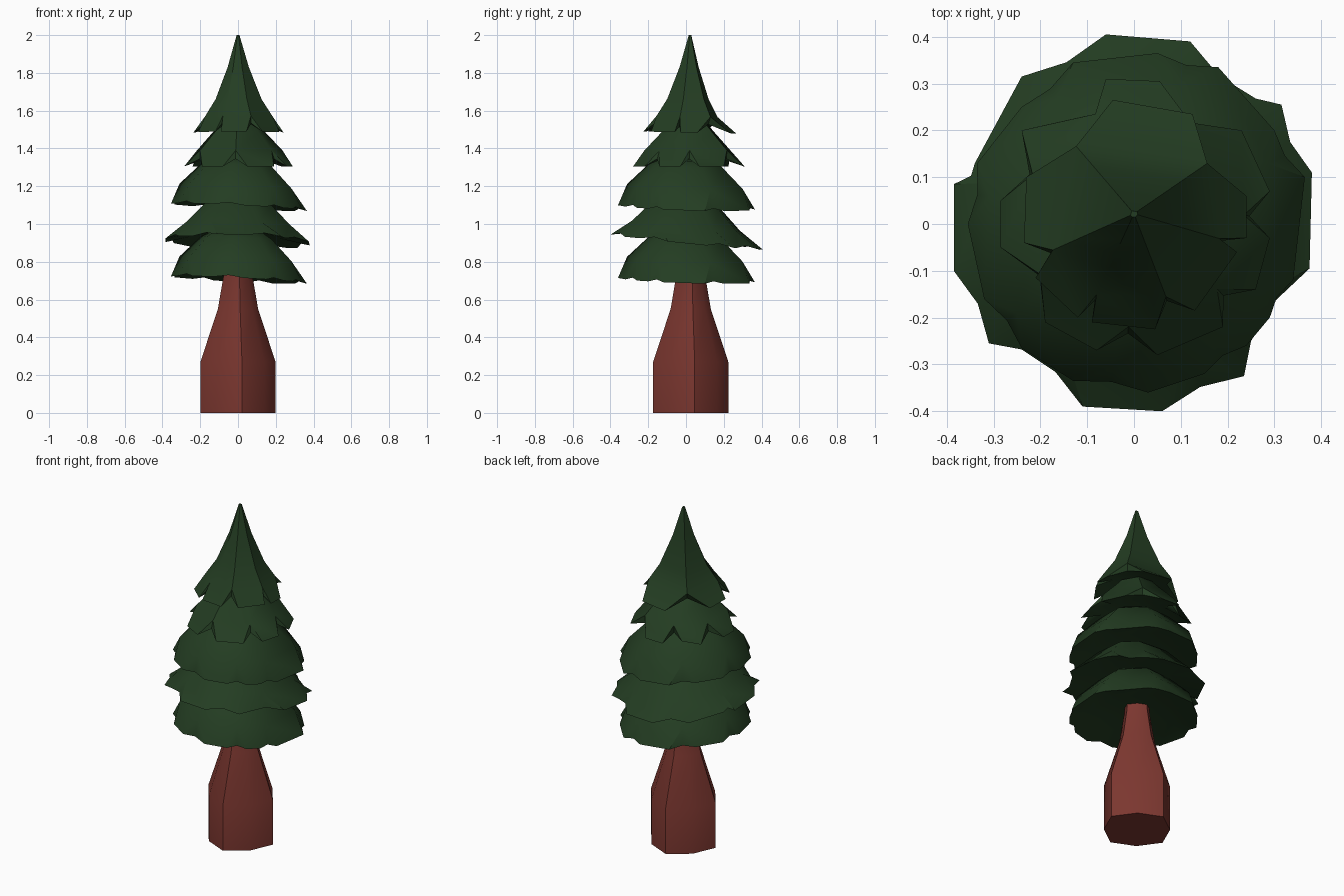
import bpy, bmesh
from math import cos, sin, atan2, radians

if "Cube" in bpy.data.objects:
    bpy.data.objects.remove(bpy.data.objects["Cube"])


def material(name, rgb):
    m = bpy.data.materials.new(name)
    m.diffuse_color = (*rgb, 1)
    m.use_nodes = True
    m.node_tree.nodes["Principled BSDF"].inputs["Base Color"].default_value = m.diffuse_color
    return m


GREEN = material("needles", (0.017, 0.046, 0.016))
BROWN = material("bark", (0.2, 0.038, 0.029))


def finish(name, bm, mat):
    bmesh.ops.recalc_face_normals(bm, faces=bm.faces)
    me = bpy.data.meshes.new(name)
    bm.to_mesh(me)
    bm.free()
    me.materials.append(mat)
    ob = bpy.data.objects.new(name, me)
    bpy.context.collection.objects.link(ob)
    bpy.ops.object.select_all(action='DESELECT')
    ob.select_set(True)
    bpy.context.view_layer.objects.active = ob
    bpy.ops.object.shade_smooth_by_angle(angle=radians(38))
    return ob


def bridge(bm, a, b):
    n = len(a)
    for i in range(n):
        j = (i + 1) % n
        bm.faces.new((a[i], a[j], b[j], b[i]))


def trunk():
    bm = bmesh.new()
    rings = []
    for r, z in [(0.2, 0), (0.2, 0.27), (0.107, 0.55), (0.078, 0.72), (0.07, 0.85)]:
        ring = []
        for k in range(8):
            a, rk = radians(6 + 45 * k), r * (0.9 if k % 2 else 1)
            ring.append(bm.verts.new((rk * cos(a), 0.025 + rk * sin(a), z)))
        rings.append(ring)
    for a, b in zip(rings, rings[1:]):
        bridge(bm, a, b)
    bm.faces.new(rings[0])
    bm.faces.new(rings[-1])
    finish("trunk", bm, BROWN)


def tier(name, lobes, z, profile, notch, lift, tilt=(0, 0), cy=0.0, turn=0, scale=1):
    """Skirt of flat lobes split by notches; profile = (radius, height above rim)."""
    bm = bmesh.new()
    c, s = cos(turn) * scale, sin(turn) * scale

    def vert(x, y, h):
        return bm.verts.new((x, y, z + h + tilt[0] * x + tilt[1] * y))

    pts = [[(x * c - y * s, x * s + y * c) for x, y in lobe] for lobe in lobes]
    n = len(pts)
    rim = [[vert(x, y, 0) for x, y in lobe] for lobe in pts]
    # notch i sits between lobe i and lobe i + 1
    mids, dirs = [], []
    for i in range(n):
        (x0, y0), (x1, y1) = pts[i][1], pts[(i + 1) % n][0]
        mx, my = (x0 + x1) / 2, (y0 + y1) / 2
        mids.append(vert(mx * notch, my * notch, lift))
        dirs.append(atan2(my - cy, mx))

    def ring(r, h):
        return [vert(r * cos(a), cy + r * sin(a), h) for a in dirs]

    top = [ring(r, h) for r, h in profile]
    under = ring(profile[0][0] * 0.72, lift * 0.5 + 0.03)
    for u in (top[0], under):
        for i in range(n):
            j = (i + 1) % n
            bm.faces.new((u[i - 1], rim[i][0], rim[i][1], u[i]))
            bm.faces.new((u[i], rim[i][1], mids[i]))
            bm.faces.new((u[i], mids[i], rim[j][0]))
    for a, b in zip(top, top[1:]):
        bridge(bm, a, b)
    bm.faces.new(top[-1])
    centre = vert(0, cy, lift * 0.5 + 0.06)
    for i in range(n):
        bm.faces.new((under[i - 1], under[i], centre))
    finish(name, bm, GREEN)


# Lobe edges (plan view, counter-clockwise)
WIDE = [[(.375, -.095), (.38, .11)], [(.315, .255), (.26, .268)],
        [(.12, .39), (-.06, .405)], [(-.24, .315), (-.34, .13)],
        [(-.385, .085), (-.385, -.1)], [(-.31, -.255), (-.24, -.268)],
        [(-.11, -.39), (.06, -.40)], [(.235, -.325), (.25, -.25)]]
ROUND = [[(.34, -.12), (.365, .1)], [(.30, .2), (.18, .335)],
         [(.05, .365), (-.13, .345)], [(-.24, .25), (-.335, .13)],
         [(-.355, .0), (-.32, -.16)], [(-.24, -.265), (-.13, -.335)],
         [(.03, -.36), (.15, -.32)], [(.24, -.26), (.29, -.2)]]
MIDDLE = [[(.29, .07), (.23, .2)], [(.055, .305), (-.06, .31)],
          [(-.13, .225), (-.24, .2)], [(-.285, .05), (-.285, -.05)],
          [(-.19, -.21), (-.08, -.27)], [(.05, -.28), (.19, -.22)],
          [(.26, -.14), (.29, -.03)]]
CROWN = [[(.24, -.03), (.24, .06)], [(.125, .235), (-.045, .265)],
         [(-.23, .1), (-.235, -.04)], [(-.21, -.115), (-.12, -.2)],
         [(-.09, -.21), (.045, -.225)], [(.13, -.185), (.22, -.06)]]

trunk()

# Foliage, bottom to top
for name, z in (("foliage_bottom", 0.705), ("foliage_middle", 1.09)):
    tier(name, ROUND, z, [(0.315, 0.11), (0.2, 0.22), (0.15, 0.25)],
         0.97, 0.012, tilt=(-0.05, -0.03))
tier("foliage_lower", WIDE, 0.905, [(0.31, 0.085), (0.2, 0.19), (0.15, 0.22)],
     0.96, 0.015, tilt=(-0.02, -0.1))
tier("foliage_upper", MIDDLE, 1.305, [(0.235, 0.085), (0.145, 0.18), (0.1, 0.23)],
     0.85, 0.04, cy=0.015)
tier("foliage_crown", CROWN, 1.485, [(0.19, 0.085), (0.13, 0.175), (0.06, 0.345), (0.008, 0.515)],
     0.8, 0.045, tilt=(0, -0.02), cy=0.022)
